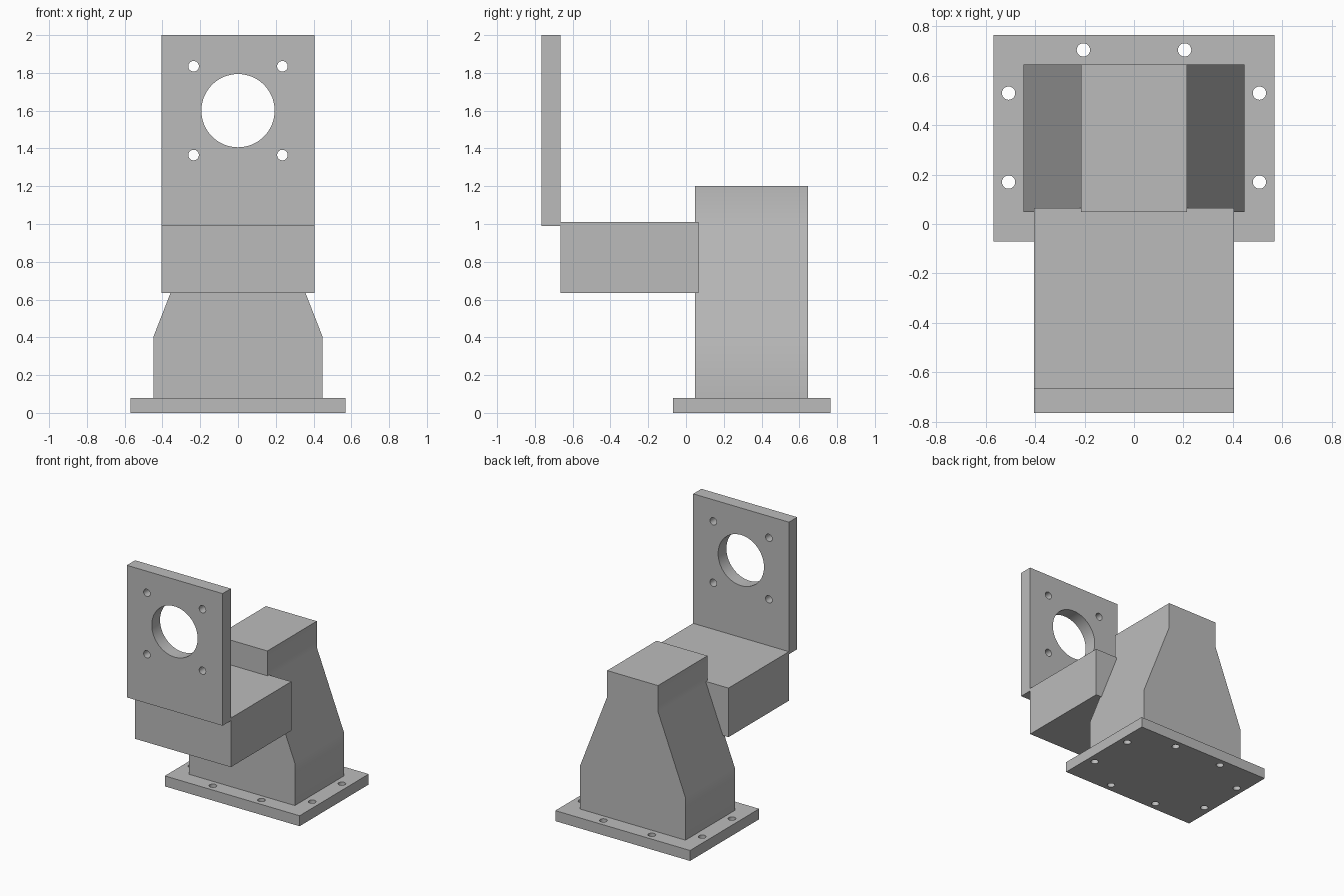
import bpy
import bmesh
import math
from mathutils import Matrix, Vector

old = bpy.data.objects.get("Cube")
if old:
    bpy.data.objects.remove(old, do_unlink=True)

grey = bpy.data.materials.new("plain_grey")
grey.use_nodes = True
grey.diffuse_color = (0.5, 0.5, 0.5, 1)
grey.node_tree.nodes["Principled BSDF"].inputs["Base Color"].default_value = (0.5, 0.5, 0.5, 1)


def finish(name, bm):
    bmesh.ops.recalc_face_normals(bm, faces=bm.faces)
    mesh = bpy.data.meshes.new(name)
    bm.to_mesh(mesh)
    bm.free()
    obj = bpy.data.objects.new(name, mesh)
    obj.data.materials.append(grey)
    bpy.context.collection.objects.link(obj)
    return obj


def box(name, half_x, y0, y1, z0, z1):
    bm = bmesh.new()
    size = Matrix.Diagonal((2 * half_x, y1 - y0, z1 - z0, 1))
    place = Matrix.Translation((0, (y0 + y1) / 2, (z0 + z1) / 2))
    bmesh.ops.create_cube(bm, size=1, matrix=place @ size)
    return finish(name, bm)


def smooth(obj):
    bpy.ops.object.select_all(action="DESELECT")
    obj.select_set(True)
    bpy.context.view_layer.objects.active = obj
    bpy.ops.object.shade_smooth_by_angle(angle=math.radians(30))


def drill(obj, holes, turn=Matrix()):
    """Cut round holes, each given as (centre, radius, sides)."""
    bm = bmesh.new()
    for centre, radius, sides in holes:
        bmesh.ops.create_cone(bm, cap_ends=True, segments=sides, radius1=radius,
                              radius2=radius, depth=0.4,
                              matrix=Matrix.Translation(centre) @ turn)
    cutter = finish(obj.name + "_cutter", bm)
    cutter.hide_render = True
    mod = obj.modifiers.new("holes", "BOOLEAN")
    mod.operation = "DIFFERENCE"
    mod.solver = "EXACT"
    mod.object = cutter
    bpy.ops.object.select_all(action="DESELECT")
    bpy.context.view_layer.objects.active = obj
    obj.select_set(True)
    bpy.ops.object.modifier_apply(modifier=mod.name)
    bpy.data.objects.remove(cutter, do_unlink=True)
    smooth(obj)


# Base plate with eight bolt holes
base = box("base_plate", 0.57, -0.07, 0.765, 0, 0.08)
bolts = [(s * x, y) for s in (-1, 1)
         for x, y in ((0.205, 0.705), (0.205, -0.01), (0.508, 0.53), (0.508, 0.17))]
drill(base, [(Vector((x, y, 0.04)), 0.027, 32) for x, y in bolts])

# Tapered column: mirrored outline pushed from front to back
right_side = [(0.447, 0.08), (0.447, 0.405), (0.215, 1.0), (0.215, 1.2)]
outline = right_side + [(-x, z) for x, z in reversed(right_side)]
bm = bmesh.new()
face = bm.faces.new([bm.verts.new((x, 0.048, z)) for x, z in outline])
pushed = bmesh.ops.extrude_face_region(bm, geom=[face], use_keep_orig=True)
bmesh.ops.translate(bm, vec=(0, 0.597, 0),
                    verts=[g for g in pushed["geom"] if isinstance(g, bmesh.types.BMVert)])
smooth(finish("column", bm))

# Arm block running forward from the column
box("arm_block", 0.405, -0.665, 0.065, 0.635, 1.01)

# Upright mounting plate with a large bore and four screw holes
plate = box("mounting_plate", 0.405, -0.765, -0.665, 0.99, 2)
holes = [(Vector((0, -0.715, 1.6)), 0.194, 64)]
holes += [(Vector((x, -0.715, 1.6 + z)), 0.028, 32)
          for x in (-0.235, 0.235) for z in (-0.235, 0.235)]
drill(plate, holes, Matrix.Rotation(math.pi / 2, 4, "X"))
